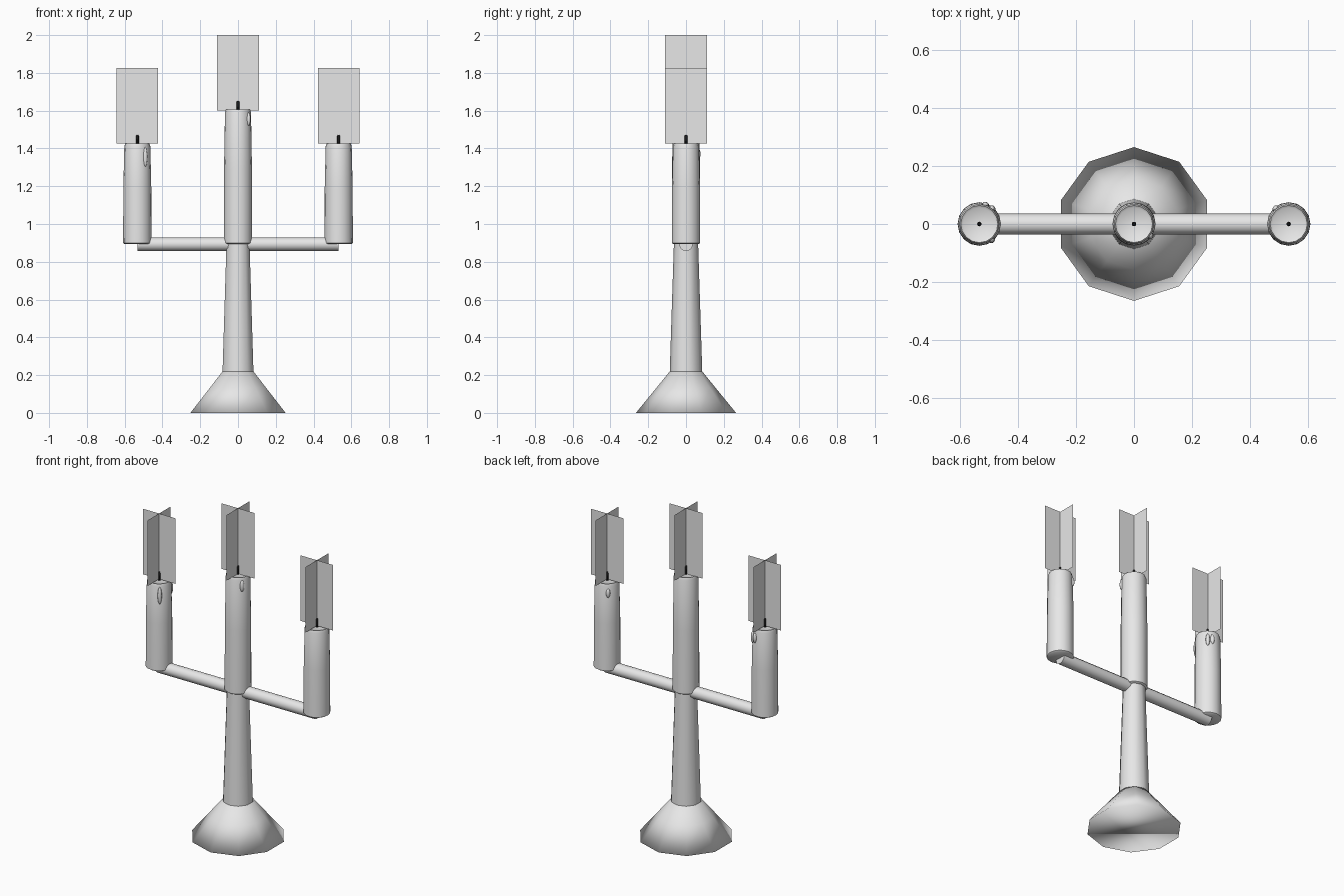
import bpy, bmesh, math
from mathutils import Matrix, Vector

cube = bpy.data.objects.get("Cube")
if cube:
    bpy.data.objects.remove(cube, do_unlink=True)


def material(name, value):
    m = bpy.data.materials.new(name)
    m.use_nodes = True
    col = (value, value, value, 1)
    m.diffuse_color = col
    m.node_tree.nodes["Principled BSDF"].inputs["Base Color"].default_value = col
    return m


GREY = material("plain grey", 0.8)
BLACK = material("wick black", 0.01)


def finish(name, bm, mat, angle=None):
    me = bpy.data.meshes.new(name)
    bm.to_mesh(me)
    bm.free()
    ob = bpy.data.objects.new(name, me)
    bpy.context.collection.objects.link(ob)
    me.materials.append(mat)
    if angle:
        bpy.ops.object.select_all(action='DESELECT')
        ob.select_set(True)
        bpy.context.view_layer.objects.active = ob
        bpy.ops.object.shade_smooth_by_angle(angle=math.radians(angle))
    return ob


def lathe(name, profile, sides, mat, at=(0, 0, 0), angle=40, axis_x=False):
    """Turn a bottom-to-top (radius, height) profile, closed at both ends."""
    bm = bmesh.new()
    rings = []
    for r, z in profile:
        ring = []
        for i in range(sides):
            a = math.tau * i / sides + math.pi / 2
            ring.append(bm.verts.new((r * math.cos(a), r * math.sin(a), z)))
        rings.append(ring)
    for low, high in zip(rings, rings[1:]):
        for i in range(sides):
            j = (i + 1) % sides
            bm.faces.new((low[i], low[j], high[j], high[i]))
    bm.faces.new(rings[0][::-1])
    bm.faces.new(rings[-1])
    if axis_x:
        bm.transform(Matrix.Rotation(math.pi / 2, 4, 'Y'))
    bm.transform(Matrix.Translation(at))
    return finish(name, bm, mat, angle)


def flame(name, x, z):
    """Two crossed upright sheets."""
    bm = bmesh.new()
    w, h = 0.11, 0.4
    for d in (Vector((w, 0, 0)), Vector((0, w, 0))):
        base = Vector((x, 0, z))
        up = Vector((0, 0, h))
        bm.faces.new([bm.verts.new(p) for p in
                      (base - d, base + d, base + d + up, base - d + up)])
    finish(name, bm, GREY)


def drip(name, x, z, direction, height):
    """Flattened bead of wax on the side of a candle."""
    a = math.radians(direction)
    bm = bmesh.new()
    bmesh.ops.create_uvsphere(bm, u_segments=10, v_segments=8, radius=1)
    bm.transform(Matrix.Translation((x + 0.069 * math.cos(a), 0.069 * math.sin(a), z))
                 @ Matrix.Rotation(a, 4, 'Z')
                 @ Matrix.Diagonal((0.011, 0.012, height / 2, 1)))
    finish(name, bm, GREY, 60)


# Foot and stem
lathe("foot", [(0.265, 0), (0.157, 0.132), (0.086, 0.22)], 10, GREY, angle=180)
lathe("stem", [(0.086, 0.22), (0.064, 0.9)], 10, GREY)

# Cross arm
lathe("cross_arm", [(0.036, -0.533), (0.036, 0.533)], 12, GREY,
      at=(0, 0, 0.893), axis_x=True)

# Candles with wicks and flames
for side, x, top in (("right", -0.533, 1.425), ("middle", 0, 1.605), ("left", 0.533, 1.425)):
    h = top - 0.893
    lathe(side + "_candle",
          [(0.066, 0), (0.075, 0.006), (0.074, h * 0.55), (0.069, h - 0.015),
           (0.064, h), (0.056, h - 0.006)],
          16, GREY, at=(x, 0, 0.893))
    lathe(side + "_wick", [(0.008, -0.008), (0.008, 0.04), (0.004, 0.047)],
          8, BLACK, at=(x, 0, top))
    flame(side + "_flame", x, 1.6 if x == 0 else 1.425)

# Wax drips
drip("right_drip_front", -0.533, 1.355, -52, 0.105)
drip("right_drip_back_a", -0.533, 1.37, 72, 0.06)
drip("right_drip_back_b", -0.533, 1.365, 50, 0.075)
drip("middle_drip", 0, 1.555, -36, 0.07)
drip("left_drip", 0.533, 1.37, 130, 0.055)
